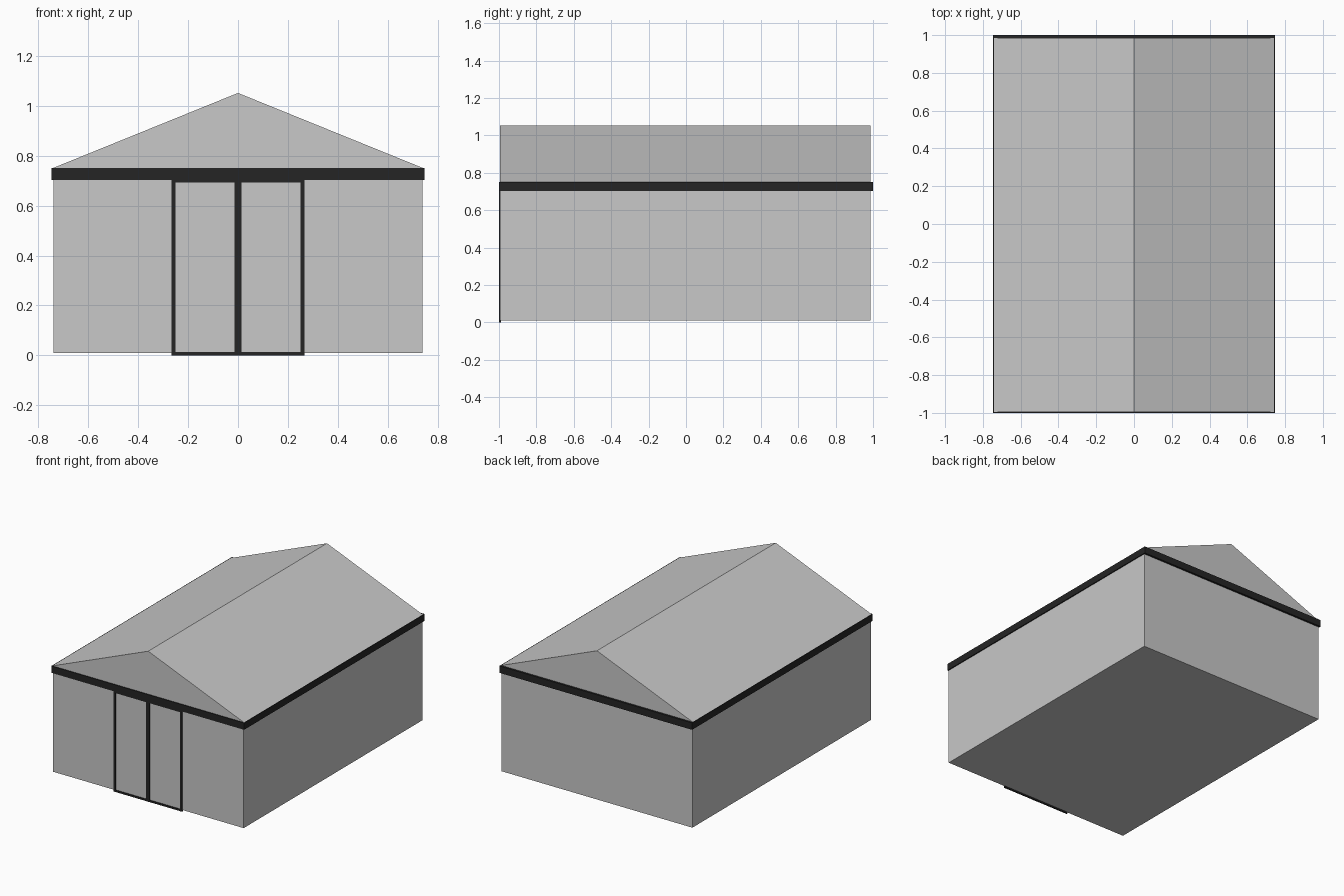
import bpy
import bmesh

if "Cube" in bpy.data.objects:
    bpy.data.objects.remove(bpy.data.objects["Cube"])


def material(name, rgb):
    m = bpy.data.materials.new(name)
    m.diffuse_color = (*rgb, 1)
    m.use_nodes = True
    m.node_tree.nodes["Principled BSDF"].inputs["Base Color"].default_value = m.diffuse_color
    return m


GREY = material("light grey", (0.58, 0.58, 0.58))
DARK = material("charcoal", (0.018, 0.018, 0.018))
Y0, Y1 = -0.994, 0.986  # wall front and back


def prism(name, profile, y0, y1, mat):
    """Extrude an x-z outline along y."""
    bm = bmesh.new()
    face = bm.faces.new([bm.verts.new((x, y0, z)) for x, z in profile])
    ext = bmesh.ops.extrude_face_region(bm, geom=[face])
    moved = [v for v in ext["geom"] if isinstance(v, bmesh.types.BMVert)]
    bmesh.ops.translate(bm, verts=moved, vec=(0, y1 - y0, 0))
    bmesh.ops.recalc_face_normals(bm, faces=bm.faces)
    mesh = bpy.data.meshes.new(name)
    bm.to_mesh(mesh)
    bm.free()
    mesh.materials.append(mat)
    ob = bpy.data.objects.new(name, mesh)
    bpy.context.collection.objects.link(ob)
    return ob


def box(name, x0, x1, y0, y1, z0, z1, mat):
    return prism(name, [(x0, z0), (x1, z0), (x1, z1), (x0, z1)], y0, y1, mat)


# Walls and gabled roof
box("walls", -0.74, 0.74, Y0, Y1, 0.01, 0.71, GREY)
prism("gable_roof", [(-0.742, 0.751), (0.742, 0.751), (0, 1.052)], Y0, Y1, GREY)

# Dark band around the eaves
box("eaves_band", -0.747, 0.747, -1, 1, 0.703, 0.751, DARK)

# Double door frame on the front wall
for side, s in (("left", -1), ("right", 1)):
    a, b = sorted((s * 0.251, s * 0.266))
    box(side + "_door_post", a, b, -1, Y0 + 0.004, 0.0, 0.703, DARK)
box("door_centre_post", -0.015, 0.015, -1, Y0 + 0.004, 0.0, 0.703, DARK)
box("door_sill", -0.266, 0.266, -0.999, Y0 + 0.004, 0.0, 0.013, DARK)
box("door_header", -0.266, 0.266, -0.999, Y0 + 0.004, 0.693, 0.703, DARK)
